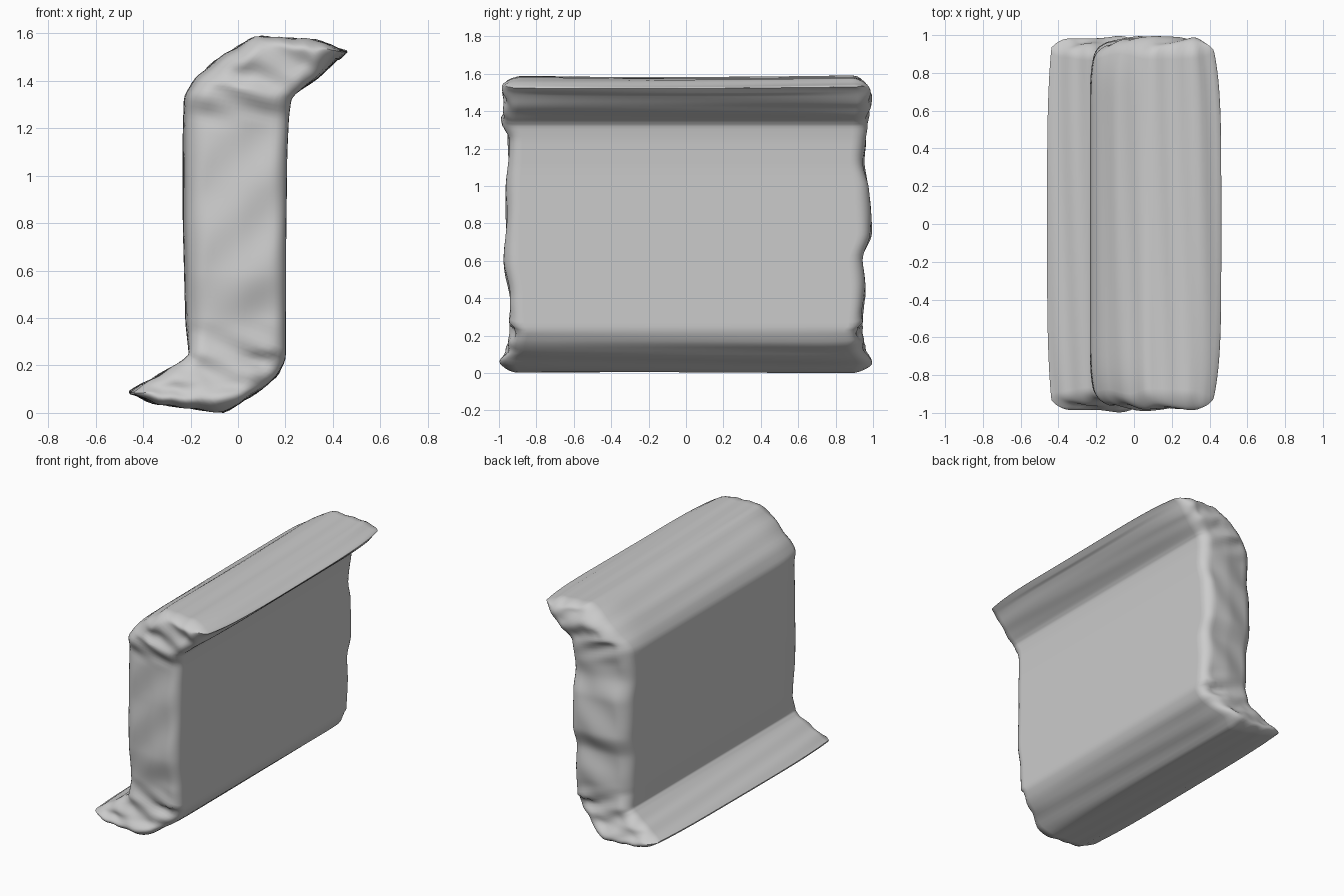
import bpy, bmesh, math

if "Cube" in bpy.data.objects:
    bpy.data.objects.remove(bpy.data.objects["Cube"])

# Paired outline points (left x, left z, right x, right z) from lower lip to upper lip
PAIRS = [
    (-.46, .095, -.458, .085), (-.40, .13, -.36, .042), (-.30, .185, -.20, .022),
    (-.235, .225, -.06, .002), (-.208, .25, .08, .088), (-.213, .30, .165, .155),
    (-.222, .38, .202, .23), (-.233, .80, .203, .70), (-.233, 1.20, .208, 1.10),
    (-.228, 1.34, .215, 1.25), (-.185, 1.41, .225, 1.325), (-.08, 1.505, .245, 1.35),
    (.07, 1.595, .31, 1.395), (.20, 1.585, .37, 1.44), (.34, 1.58, .42, 1.495),
    (.458, 1.535, .462, 1.53)]
# Uneven end positions by height (z, y)
FRONT = [(0, .97), (.06, 1.0), (.12, .965), (.22, .945), (.4, .95), (.6, .975), (.95, .965),
         (1.25, .955), (1.36, .99), (1.45, .975), (1.53, .985), (1.6, .95)]
BACK = [(0, .96), (.05, 1.0), (.14, .96), (.22, .945), (.45, .96), (.6, .95), (.75, .995),
        (.98, .985), (1.14, .955), (1.3, .97), (1.48, .995), (1.6, .95)]
R = .075     # rim rounding
COLS = 22    # columns across each end
SPAN = 28    # steps along the length


def lookup(table, z):
    if z <= table[0][0]:
        return table[0][1]
    for (z0, a), (z1, b) in zip(table, table[1:]):
        if z <= z1:
            f = (z - z0) / (z1 - z0)
            f = f * f * (3 - 2 * f)
            return a + (b - a) * f
    return table[-1][1]


def resample(points, step):
    rows = []
    for a, b in zip(points, points[1:]):
        n = max(2, round(math.dist(a, b) / step))
        rows += [[p + (q - p) * i / n for p, q in zip(a, b)] for i in range(n)]
    rows.append(list(points[-1]))
    rows = [rows[0]] + [[(p + 2 * q + r) / 4 for p, q, r in zip(a, b, c)]
                        for a, b, c in zip(rows, rows[1:], rows[2:])] + [rows[-1]]
    return rows


def end_y(x, z, edge, side):
    y = lookup(FRONT if side < 0 else BACK, z)
    # fabric-like folds, strongest in the lips
    lip = min(1, max(0, (abs(z - .8) - .4) / .15))
    inner = min(1, edge / .08)
    y += inner * lip * .009 * (math.sin(42 * z + 20 * x) - 1)
    y += inner * (1 - lip) * .006 * (math.sin(17 * z - 14 * x + side) - 1)
    # back face is a little shorter than the front face
    y -= .025 * min(1, max(0, -x / .2)) * min(1, max(0, (z - .25) / .1))
    # outer bends are shorter too
    if z < .25:
        y -= .02 * min(1, max(0, x / .1))
    if edge < R:
        k = 1 - edge / R
        y -= R * (1 - math.sqrt(max(0, 1 - k * k)))
    return side * y


rows = resample(PAIRS, .03)
bm = bmesh.new()

# End caps
caps = {}
for side in (-1, 1):
    grid = []
    for lx, lz, rx, rz in rows:
        width = math.dist((lx, lz), (rx, rz))
        line = []
        for j in range(COLS + 1):
            t = .5 - .5 * math.cos(math.pi * j / COLS)
            x, z = lx + (rx - lx) * t, lz + (rz - lz) * t
            line.append(bm.verts.new((x, end_y(x, z, width * min(t, 1 - t), side), z)))
        grid.append(line)
    for a, b in zip(grid, grid[1:]):
        for j in range(COLS):
            bm.faces.new((a[j], a[j + 1], b[j + 1], b[j]))
    caps[side] = grid


# Long walls joining the rims of the two ends
def rim(grid):
    return (grid[0] + [r[-1] for r in grid[1:-1]] + grid[-1][::-1]
            + [r[0] for r in grid[-2:0:-1]])


start, finish = rim(caps[-1]), rim(caps[1])
strips = [start]
for k in range(1, SPAN):
    f = .5 - .5 * math.cos(math.pi * k / SPAN)
    strips.append([bm.verts.new(a.co.lerp(b.co, f)) for a, b in zip(start, finish)])
strips.append(finish)
n = len(start)
for a, b in zip(strips, strips[1:]):
    for i in range(n):
        bm.faces.new((a[i], a[(i + 1) % n], b[(i + 1) % n], b[i]))

# Ends pinched inwards, soft creases along the lips, slight sag in the middle
for v in bm.verts:
    x, y, z = v.co
    end = min(1.2, max(0, (abs(y) - .65) / .33) ** 3)
    if z > .25:
        back = min(1, max(0, (.1 - x) / .33))
        v.co.x += .05 * end * back * min(1, (z - .25) / .1)
    if z > 1.36 and x < .1:
        v.co.z -= .03 * end * min(1, (z - 1.36) / .08) * min(1, (.1 - x) / .1)
    if z < .24 and x > -.05:
        v.co.z += .02 * end * min(1, (.24 - z) / .08) * min(1, (x + .05) / .1)
    lip = min(1, max(0, (abs(z - .8) - .56) / .06))
    v.co.z += lip * .003 * math.sin(55 * x + 2 * y)
    if z > 1.5:
        v.co.z += .008 * (y * y - .8)
    if x > .25:
        v.co.x -= .06 * abs(y) ** 5 * min(1, (x - .25) / .2)
    elif x < -.25:
        v.co.x += .03 * abs(y) ** 4 * min(1, (-x - .25) / .2)

low = min(v.co.z for v in bm.verts)
for v in bm.verts:
    v.co.z -= low
bmesh.ops.recalc_face_normals(bm, faces=bm.faces)
mesh = bpy.data.meshes.new("bent_slab")
bm.to_mesh(mesh)
bm.free()
slab = bpy.data.objects.new("bent_slab", mesh)
bpy.context.collection.objects.link(slab)
bpy.context.view_layer.objects.active = slab
slab.select_set(True)
bpy.ops.object.shade_smooth_by_angle(angle=math.radians(50))
